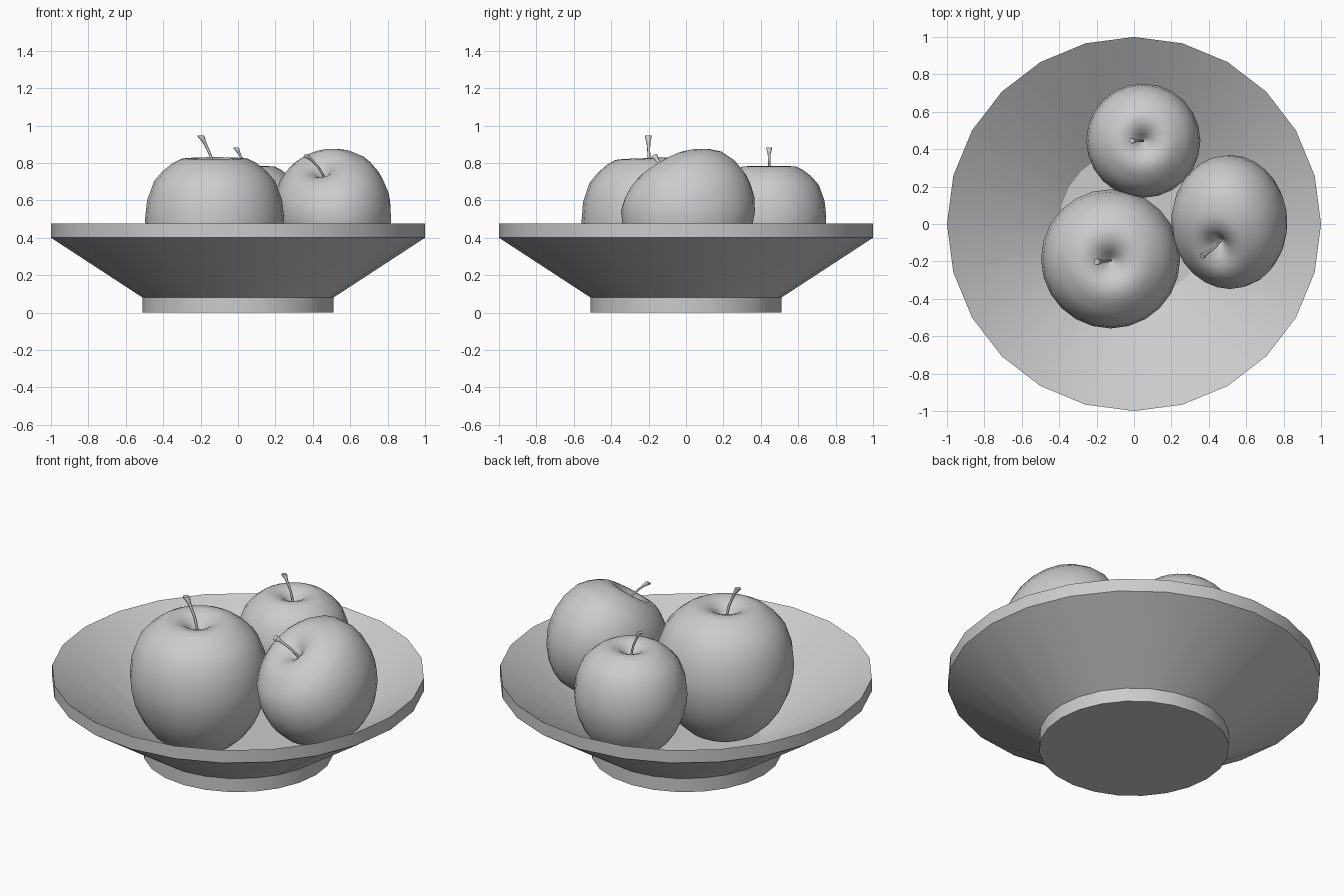
import bpy, bmesh
from math import sin, cos, tau, radians

cube = bpy.data.objects.get("Cube")
if cube:
    bpy.data.objects.remove(cube)

# One plain clay colour for everything
GREY = (0.6, 0.6, 0.6, 1)
clay = bpy.data.materials.new("plain_grey")
clay.use_nodes = True
clay.diffuse_color = GREY
clay.node_tree.nodes["Principled BSDF"].inputs["Base Color"].default_value = GREY


def lathe(name, profile, sides, angle, loc=(0, 0, 0), scale=(1, 1, 1), turn=(0, 0, 0)):
    """Join rings of (radius, height, optional sideways shift) into a round solid."""
    bm = bmesh.new()
    rings = []
    for r, z, *shift in profile:
        dx = shift[0] if shift else 0
        rings.append([bm.verts.new((dx + r * cos(tau * i / sides), r * sin(tau * i / sides), z))
                      for i in range(sides)])
    for low, high in zip(rings, rings[1:]):
        for i in range(sides):
            j = (i + 1) % sides
            bm.faces.new((low[i], low[j], high[j], high[i]))
    # Rings of zero radius close into a point
    bmesh.ops.remove_doubles(bm, verts=bm.verts, dist=0.00001)
    bmesh.ops.recalc_face_normals(bm, faces=bm.faces)
    mesh = bpy.data.meshes.new(name)
    bm.to_mesh(mesh)
    bm.free()
    mesh.materials.append(clay)
    obj = bpy.data.objects.new(name, mesh)
    bpy.context.collection.objects.link(obj)
    obj.location, obj.scale = loc, scale
    obj.rotation_euler = [radians(a) for a in turn]
    bpy.ops.object.select_all(action="DESELECT")
    obj.select_set(True)
    bpy.context.view_layer.objects.active = obj
    bpy.ops.object.shade_smooth_by_angle(angle=radians(angle))
    return obj


# Bowl: foot, flared wall, upright rim, sloping inside and flat floor
lathe("bowl", [(0, 0), (0.51, 0), (0.51, 0.08), (1, 0.4), (1, 0.475), (0.4, 0.085), (0, 0.085)],
      24, 30)

# Apple outline from the base dimple up to the stem dimple, unit size
APPLE = [(0, -0.86), (0.1, -0.91), (0.22, -0.98), (0.34, -1), (0.5, -0.92), (0.68, -0.76),
         (0.83, -0.55), (0.94, -0.3), (0.99, -0.05), (1, 0.12), (0.97, 0.39), (0.87, 0.66),
         (0.75, 0.8), (0.6, 0.92), (0.48, 0.98), (0.36, 0.99), (0.24, 0.95), (0.13, 0.87),
         (0.05, 0.76), (0, 0.72)]

# Stem: thin, bending sideways, with a flared end
STEM = [(0, 0.7), (0.022, 0.7), (0.02, 0.85, -0.015), (0.02, 1, -0.05), (0.022, 1.12, -0.1),
        (0.028, 1.22, -0.15), (0.05, 1.29, -0.19), (0.045, 1.31, -0.2), (0, 1.31, -0.2)]

# Three apples: place, size, turn
APPLES = {
    "large": ((-0.125, -0.185, 0.455), (0.372, 0.372, 0.375), (2, 0, 0)),
    "back": ((0.05, 0.445, 0.478), (0.305, 0.305, 0.308), (0, 0, 0)),
    "tilted": ((0.517, 0.025, 0.53), (0.307, 0.363, 0.3), (30, -16, 0)),
}
for label, (loc, scale, turn) in APPLES.items():
    lathe(label + "_apple", APPLE, 24, 75, loc, scale, turn)
    lathe(label + "_apple_stem", STEM, 8, 50, loc, scale, turn)
